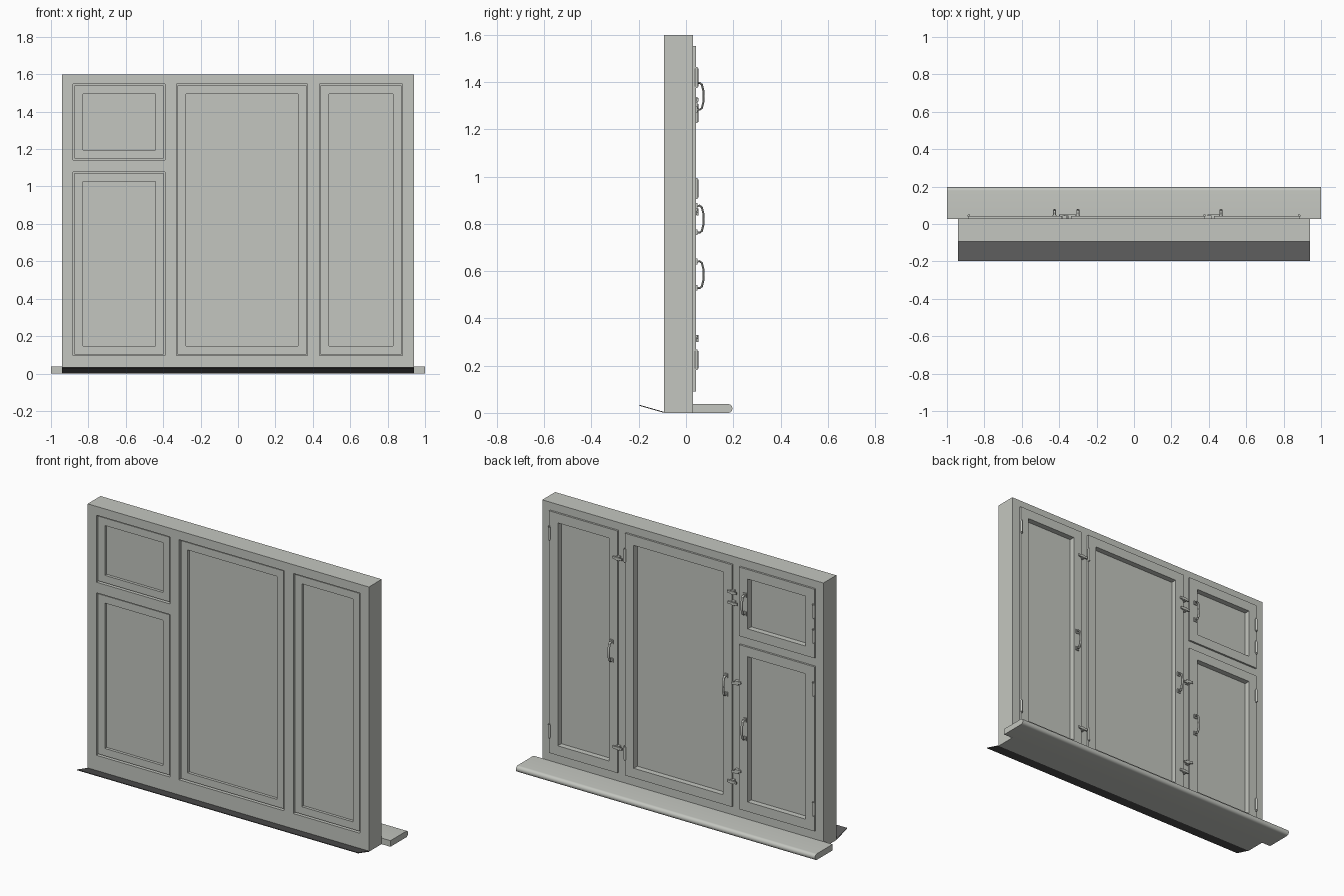
import bpy, bmesh, math
from mathutils import Vector

if "Cube" in bpy.data.objects:
    bpy.data.objects.remove(bpy.data.objects["Cube"])


def material(name, rgb):
    m = bpy.data.materials.new(name)
    m.diffuse_color = (*rgb, 1)
    m.use_nodes = True
    m.node_tree.nodes["Principled BSDF"].inputs["Base Color"].default_value = m.diffuse_color
    return m


LIGHT = material("light_grey", (0.55, 0.565, 0.525))
DARK = material("dark_grey", (0.095, 0.095, 0.095))


def finish(bm, name, mat):
    bmesh.ops.recalc_face_normals(bm, faces=bm.faces[:])
    me = bpy.data.meshes.new(name)
    bm.to_mesh(me)
    bm.free()
    me.materials.append(mat)
    ob = bpy.data.objects.new(name, me)
    bpy.context.collection.objects.link(ob)
    return ob


def panel(name, rect, holes, y0, y1, mat=LIGHT):
    """Flat slab in the xz plane with rectangular through holes."""
    rects = [rect] + holes
    xs = sorted({v for r in rects for v in (r[0], r[1])})
    zs = sorted({v for r in rects for v in (r[2], r[3])})
    bm = bmesh.new()
    verts = {}

    def vert(x, z):
        if (x, z) not in verts:
            verts[x, z] = bm.verts.new((x, y0, z))
        return verts[x, z]

    for xa, xb in zip(xs, xs[1:]):
        for za, zb in zip(zs, zs[1:]):
            cx, cz = (xa + xb) / 2, (za + zb) / 2
            if any(h[0] < cx < h[1] and h[2] < cz < h[3] for h in holes):
                continue
            bm.faces.new([vert(xa, za), vert(xb, za), vert(xb, zb), vert(xa, zb)])
    ext = bmesh.ops.extrude_face_region(bm, geom=bm.faces[:], use_keep_orig=True)
    moved = [g for g in ext["geom"] if isinstance(g, bmesh.types.BMVert)]
    bmesh.ops.translate(bm, verts=moved, vec=(0, y1 - y0, 0))
    return finish(bm, name, mat)


def extrude_x(name, profile, half, mat):
    """Extrude a closed yz profile along x."""
    bm = bmesh.new()
    a = [bm.verts.new((-half, y, z)) for y, z in profile]
    b = [bm.verts.new((half, y, z)) for y, z in profile]
    bm.faces.new(a)
    bm.faces.new(b)
    for i in range(len(a)):
        j = (i + 1) % len(a)
        bm.faces.new([a[i], a[j], b[j], b[i]])
    return finish(bm, name, mat)


def smooth(ob):
    bpy.ops.object.select_all(action='DESELECT')
    ob.select_set(True)
    bpy.context.view_layer.objects.active = ob
    bpy.ops.object.shade_smooth_by_angle(angle=math.radians(35))


def box(name, x, y, z, sx, sy, sz, tilt=0):
    bm = bmesh.new()
    bmesh.ops.create_cube(bm, size=1)
    bmesh.ops.scale(bm, verts=bm.verts[:], vec=(sx, sy, sz))
    ob = finish(bm, name, LIGHT)
    ob.location = (x, y, z)
    ob.rotation_euler.y = tilt
    return ob


def grow(r, d):
    return (r[0] - d, r[1] + d, r[2] - d, r[3] + d)


# Outer frame with four openings
openings = {
    "upper_left": (-0.882, -0.390, 1.142, 1.547),
    "lower_left": (-0.882, -0.390, 0.096, 1.078),
    "middle": (-0.330, 0.372, 0.096, 1.547),
    "right": (0.435, 0.880, 0.096, 1.547),
}
panel("window_frame", (-0.94, 0.94, 0, 1.6), list(openings.values()), -0.093, 0.03)

# Sashes, overlapping lips and glazing
for key, r in openings.items():
    glass = grow(r, -0.052)
    panel(key + "_sash", grow(r, -0.007), [glass], -0.085, 0.031)
    panel(key + "_sash_lip", grow(r, 0.006), [glass], 0.0305, 0.042)
    panel(key + "_glass", grow(glass, 0.004), [], -0.068, 0.008)


# Hinges: a barrel with a small pin at each end
def hinge(x, z):
    bm = bmesh.new()
    for rad, length in ((0.007, 0.076), (0.0045, 0.088)):
        res = bmesh.ops.create_cone(bm, cap_ends=True, segments=12, radius1=rad,
                                    radius2=rad, depth=length)
        bmesh.ops.translate(bm, verts=res["verts"], vec=(x, 0.045, z))
    smooth(finish(bm, "hinge", LIGHT))


for x, heights in ((-0.883, (1.42, 1.27, 0.95, 0.225)),
                   (0.377, (1.42, 0.225)), (0.883, (1.42, 0.225))):
    for z in heights:
        hinge(x, z)


# Bow handles: swept flat bar plus two mounting plates
def handle(x, z):
    path = [(0.042, -0.056), (0.058, -0.057), (0.067, -0.05), (0.073, -0.026),
            (0.075, 0), (0.073, 0.026), (0.067, 0.05), (0.058, 0.057), (0.042, 0.056)]
    bm = bmesh.new()
    rings = []
    for i, (y, dz) in enumerate(path):
        p, q = path[max(i - 1, 0)], path[min(i + 1, len(path) - 1)]
        t = Vector((0, q[0] - p[0], q[1] - p[1])).normalized()
        n = Vector((1, 0, 0)).cross(t)
        c = Vector((x, y, z + dz))
        rings.append([bm.verts.new(c + Vector((0.008 * math.cos(a), 0, 0)) + n * 0.0045 * math.sin(a))
                      for a in (k * math.tau / 10 for k in range(10))])
    for a, b in zip(rings, rings[1:]):
        for k in range(10):
            bm.faces.new([a[k], a[(k + 1) % 10], b[(k + 1) % 10], b[k]])
    bm.faces.new(rings[0])
    bm.faces.new(rings[-1])
    smooth(finish(bm, "handle", LIGHT))
    for s in (-1, 1):
        box("handle_plate", x, 0.044, z + s * 0.056, 0.022, 0.008, 0.024)


for x, z in ((-0.425, 1.34), (-0.425, 0.585), (-0.30, 0.82), (0.465, 0.82)):
    handle(x, z)


# Turn latches across the mullions
def latch(x, z, tilt=0):
    box("latch_bar", x, 0.048, z, 0.062, 0.008, 0.014, tilt)
    box("latch_base", x, 0.0395, z, 0.022, 0.02, 0.024)


for x, z, tilt in ((0.425, 1.39, 0), (0.425, 0.245, 0), (-0.34, 1.39, 0),
                   (-0.345, 1.325, 0), (-0.34, 0.245, 0),
                   (-0.37, 0.85, 0.25), (-0.37, 0.315, 0.25)):
    latch(x, z, tilt)

# Inner sill with a rounded nose
R = 0.0185
nose = [(0.178 + R * math.cos(a), R + R * math.sin(a))
        for a in (math.radians(-90 + 15 * k) for k in range(13))]
smooth(extrude_x("inner_sill", [(0.028, 0)] + nose + [(0.028, 2 * R)], 1.0, LIGHT))

# Outer flashing sheet
extrude_x("outer_flashing", [(-0.092, 0.0), (-0.092, 0.004), (-0.1965, 0.034), (-0.1965, 0.030)],
          0.94, DARK)
